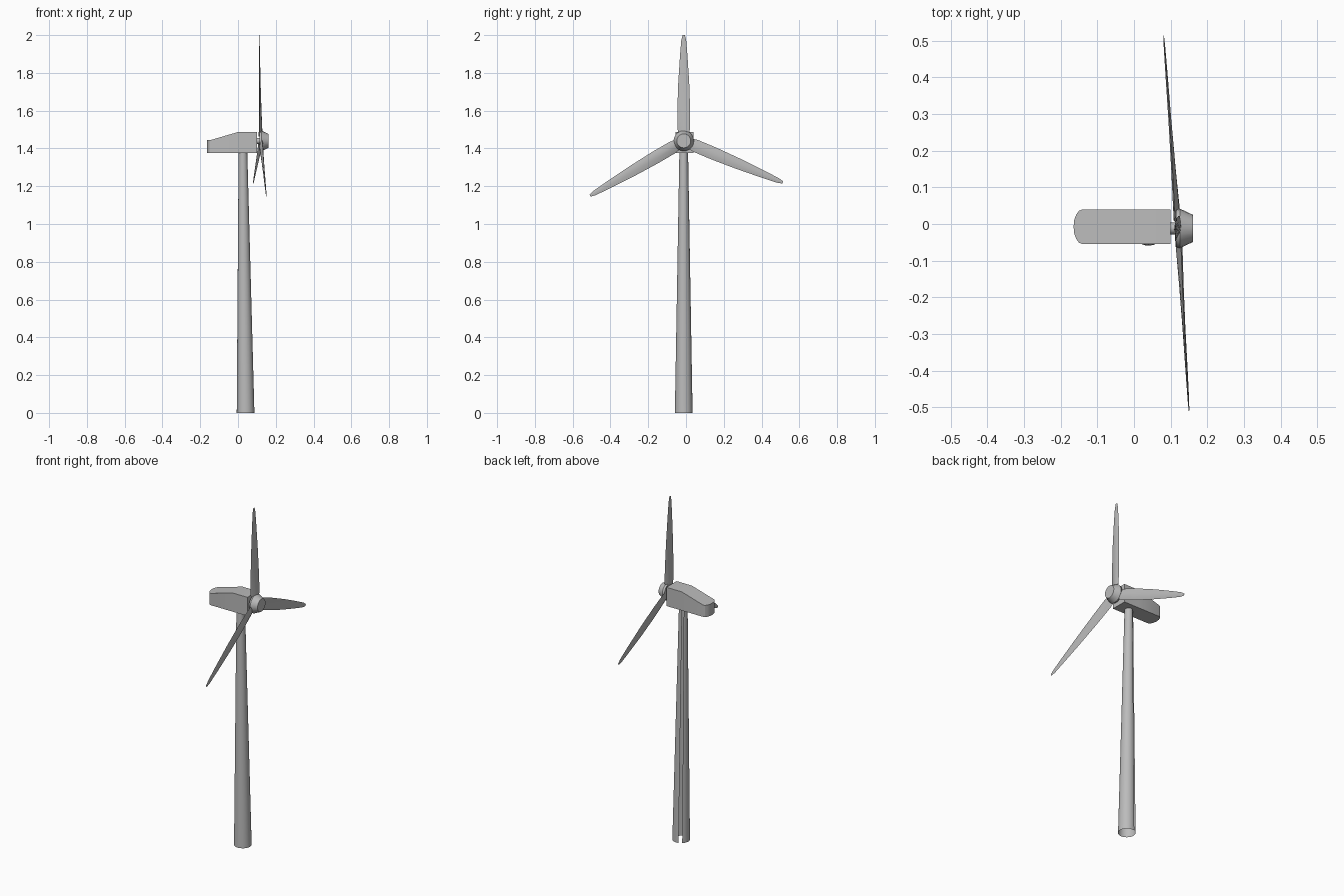
import bpy, bmesh, math
from mathutils import Vector

cube = bpy.data.objects.get("Cube")
if cube:
    bpy.data.objects.remove(cube)

grey = bpy.data.materials.new("light_grey")
grey.use_nodes = True
grey.diffuse_color = (0.5, 0.5, 0.5, 1)
grey.node_tree.nodes["Principled BSDF"].inputs["Base Color"].default_value = (0.5, 0.5, 0.5, 1)

AXIS_Y = -0.012
HUB = Vector((0.12, AXIS_Y, 1.44))


def finish(name, bm, angle=35, fix=True):
    if fix:
        bmesh.ops.recalc_face_normals(bm, faces=bm.faces)
    mesh = bpy.data.meshes.new(name)
    bm.to_mesh(mesh)
    bm.free()
    mesh.materials.append(grey)
    obj = bpy.data.objects.new(name, mesh)
    bpy.context.collection.objects.link(obj)
    bpy.ops.object.select_all(action='DESELECT')
    obj.select_set(True)
    bpy.context.view_layer.objects.active = obj
    bpy.ops.object.shade_smooth_by_angle(angle=math.radians(angle))
    return obj


def loft(bm, rings, closed=True, caps=True):
    """Skin a list of point rings with quads."""
    loops = [[bm.verts.new(p) for p in ring] for ring in rings]
    n = len(loops[0])
    for a, b in zip(loops, loops[1:]):
        for i in range(n if closed else n - 1):
            j = (i + 1) % n
            bm.faces.new((a[i], a[j], b[j], b[i]))
    if caps:
        bm.faces.new(loops[0][::-1])
        bm.faces.new(loops[-1])


# Tower: tapered open shell, with a narrow slot down its rear side
def tower_ring(x, r, z, steps=24):
    start, sweep = math.radians(132), math.radians(336)
    return [(x + r * math.cos(start + sweep * i / steps),
             AXIS_Y + r * math.sin(start + sweep * i / steps), z) for i in range(steps + 1)]


bm = bmesh.new()
loft(bm, [tower_ring(0.04, 0.047, 0), tower_ring(0.026, 0.023, 1.385)], closed=False, caps=False)
finish("tower", bm, fix=False)

# Nacelle: plan outline with a rounded tail, under a sloping roof
half, cx = 0.0475, -0.14
cy = -0.0075
plan = [(0.1, cy - half), (0, cy - half), (cx, cy - half)]
for i in range(1, 8):
    t = -math.pi / 2 + math.pi * i / 8
    plan.append((cx - 0.025 * math.cos(t), cy + half * math.sin(t)))
plan += [(cx, cy + half), (0, cy + half), (0.1, cy + half)]


def roof(x):
    return 1.487 + 0.041 * max(-1, min(0, x / 0.14))


bm = bmesh.new()
low = [bm.verts.new((x, y, 1.377)) for x, y in plan]
top = [bm.verts.new((x, y, roof(x))) for x, y in plan]
n = len(plan)
for i in range(n):
    j = (i + 1) % n
    bm.faces.new((low[i], low[j], top[j], top[i]))
bm.faces.new(low)
bm.faces.new(top[2:-2])
bm.faces.new((top[1], top[2], top[-3], top[-2]))
bm.faces.new((top[0], top[1], top[-2], top[-1]))
finish("nacelle", bm, 25)


# Shaft and hub, turned about the rotor axis
def turned(name, profile, sides=20):
    bm = bmesh.new()
    loft(bm, [[(x, HUB.y + r * math.cos(math.tau * i / sides), HUB.z + r * math.sin(math.tau * i / sides))
               for i in range(sides)] for x, r in profile])
    finish(name, bm)


turned("shaft", [(0.095, 0.016), (0.118, 0.016)])
turned("hub", [(0.114, 0.05), (0.125, 0.054), (0.161, 0.037)])

# Blades: lens sections along the span (fraction, half chord, half thickness, twist)
SECTIONS = [(0.04, 0.026, 0.009, 14), (0.12, 0.034, 0.008, 10), (0.3, 0.034, 0.006, 6),
            (0.55, 0.029, 0.004, 3), (0.8, 0.02, 0.003, 1), (0.95, 0.013, 0.002, 0), (1, 0.006, 0.001, 0)]
TIPS = {"upper": (0.112, AXIS_Y, 2.0), "left": (0.081, 0.512, 1.22), "right": (0.15, -0.508, 1.15)}
for side, tip in TIPS.items():
    span = Vector(tip) - HUB
    along = span.normalized()
    chord = along.cross(Vector((1, 0, 0))).normalized()
    normal = chord.cross(along)
    rings = []
    for f, c, t, twist in SECTIONS:
        a = math.radians(twist)
        u = chord * math.cos(a) + normal * math.sin(a)
        v = normal * math.cos(a) - chord * math.sin(a)
        rings.append([HUB + span * f + u * c * p + v * t * q for p, q in
                      [(1, 0), (0.5, 0.8), (-0.2, 1), (-1, 0), (-0.2, -1), (0.5, -0.8)]])
    bm = bmesh.new()
    loft(bm, rings)
    finish(side + "_blade", bm, 40)
